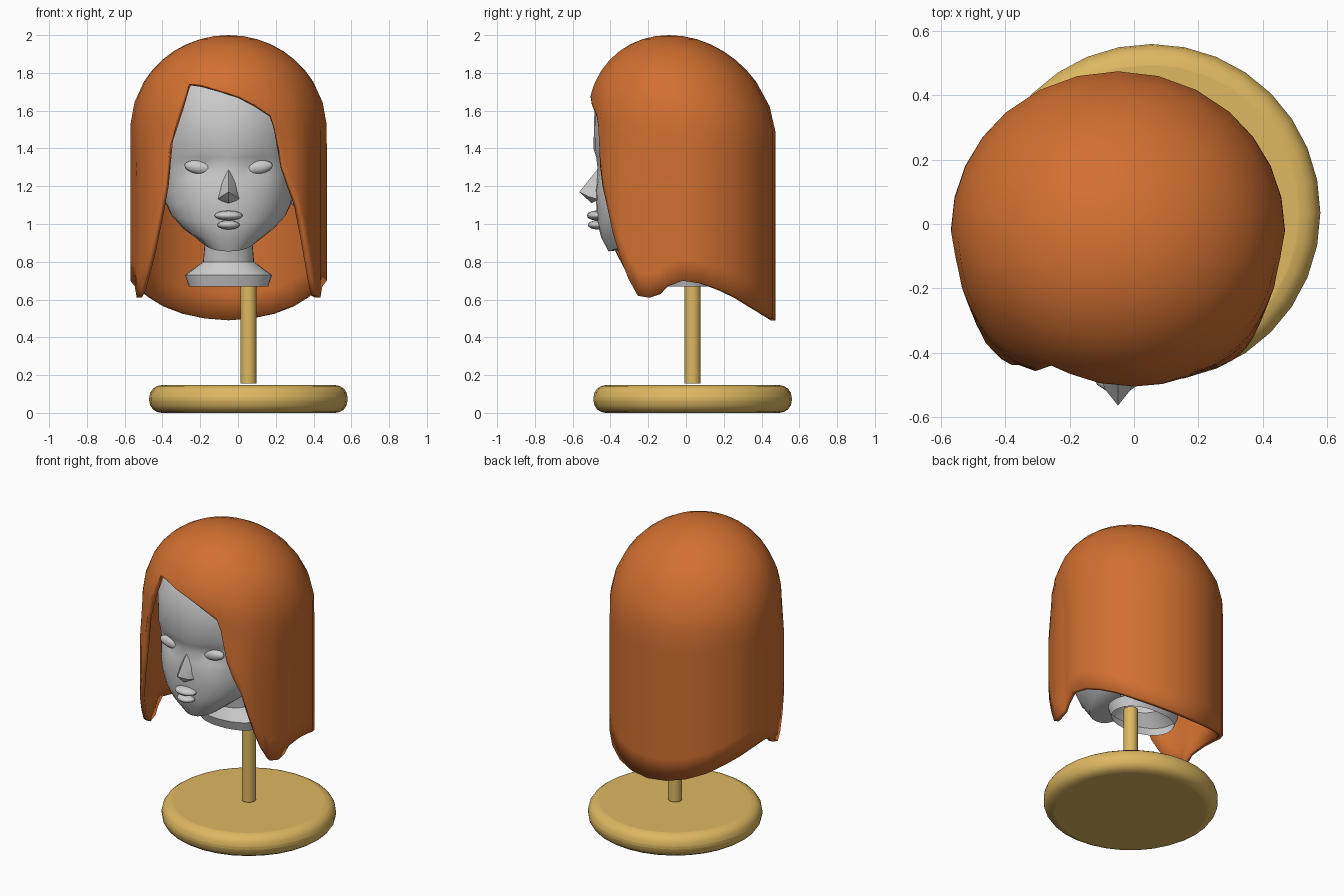
import bpy, bmesh
from math import sin, cos, acos, radians, exp, pi

if "Cube" in bpy.data.objects:
    bpy.data.objects.remove(bpy.data.objects["Cube"])

CX, CY = -0.05, -0.02            # hair and head centre


def material(name, rgb):
    m = bpy.data.materials.new(name)
    m.diffuse_color = (*rgb, 1)
    m.use_nodes = True
    m.node_tree.nodes["Principled BSDF"].inputs["Base Color"].default_value = m.diffuse_color
    return m


def mesh_object(name, verts, faces, mat=None, angle=40):
    me = bpy.data.meshes.new(name)
    me.from_pydata(verts, [], faces)
    ob = bpy.data.objects.new(name, me)
    bpy.context.collection.objects.link(ob)
    if mat:
        me.materials.append(mat)
    smooth(ob, angle)
    return ob


def smooth(ob, angle=40):
    bpy.ops.object.select_all(action='DESELECT')
    bpy.context.view_layer.objects.active = ob
    ob.select_set(True)
    bpy.ops.object.shade_smooth_by_angle(angle=radians(angle))


def cylinder(name, r, z0, z1, mat, sides):
    bpy.ops.mesh.primitive_cylinder_add(vertices=sides, radius=r, depth=z1 - z0,
                                        location=(0.055, 0.035, (z0 + z1) / 2))
    ob = bpy.context.object
    ob.name = name
    ob.data.materials.append(mat)
    return ob


def blob(name, loc, scale, rot=0):
    bpy.ops.mesh.primitive_uv_sphere_add(segments=12, ring_count=8, location=loc,
                                         rotation=(0, rot, 0))
    ob = bpy.context.object
    ob.name = name
    ob.scale = scale
    smooth(ob, 50)
    return ob


wood = material("wood", (0.73, 0.48, 0.12))
orange = material("orange_hair", (0.64, 0.16, 0.03))

# Stand
base = cylinder("stand_base", 0.525, 0, 0.147, wood, 32)
bev = base.modifiers.new("round", 'BEVEL')
bev.width, bev.segments = 0.065, 4
smooth(base)
smooth(cylinder("stand_pole", 0.043, 0.155, 0.70, wood, 16))

# Hair: hem height by angle around the head (0 = front, + = right)
side_hem = [(76, 0.63), (80, 0.67), (90, 0.70), (102, 0.685), (114, 0.65), (126, 0.61),
            (138, 0.565), (152, 0.525), (166, 0.5)]
right = [(26, 1.57), (28, 1.5), (32, 1.3), (36, 1.2), (41, 1.1), (46, 0.95), (51, 0.82),
         (56, 0.71), (62, 0.62), (69, 0.61)]
fringe = [(-27, 1.74), (-19, 1.735), (-7, 1.71), (6, 1.675), (16, 1.63)]
left = [(-69, 0.61), (-62, 0.65), (-55, 0.74), (-48, 0.85), (-41, 1.05), (-37, 1.2),
        (-35, 1.42), (-30, 1.6)]
hem = ([(-a, z) for a, z in reversed(side_hem)] + left + fringe + right + side_hem
       + [(180, 0.49)])


def hair_point(deg, s):
    """Point at distance s down the dome-topped tube."""
    a = min(s / 0.5, pi / 2)
    z, r = 1.5 + 0.5 * cos(a), sin(a)
    z -= max(0, s - pi / 4)
    low = min(1, max(0, (1.75 - z) / 0.5))
    r *= 1 + low * (0.07 * exp(-((abs(deg) - 43) / 14) ** 2)
                    - 0.035 * exp(-((abs(deg) - 78) / 5) ** 2))
    shift = -0.07 * max(0, (z - 1.5) / 0.5)
    p = radians(deg)
    return (CX + 0.52 * r * sin(p), CY + shift - 0.495 * r * cos(p), z)


CAP, LOW = 7, 9
verts, faces = [(CX, CY - 0.07, 2.0)], []
rows = CAP + LOW
for deg, zb in hem:
    total = 0.5 * acos((zb - 1.5) / 0.5) if zb > 1.5 else pi / 4 + 1.5 - zb
    for k in range(rows):
        s = 0.52 * (k + 1) / CAP if k < CAP else 0.52 + (total - 0.52) * (k - CAP + 1) / LOW
        verts.append(hair_point(deg, s))
n = len(hem)
for i in range(n):
    a, b = 1 + i * rows, 1 + (i + 1) % n * rows
    faces.append((0, a, b))
    for k in range(rows - 1):
        faces.append((a + k, a + k + 1, b + k + 1, b + k))
hair = mesh_object("hair", verts, faces, orange, 45)
sol = hair.modifiers.new("thickness", 'SOLIDIFY')
sol.thickness, sol.offset = 0.028, -1

# Head and neck: stacked rings (front z, back z, half width, front y, back y)
rings = [(0.67, 0.67, 0.21, -0.12, 0.16), (0.73, 0.73, 0.23, -0.14, 0.19),
         (0.80, 0.80, 0.135, -0.10, 0.15), (0.89, 0.95, 0.125, -0.12, 0.15),
         (0.855, 1.03, 0.16, -0.41, 0.18), (0.93, 1.06, 0.25, -0.45, 0.20),
         (1.01, 1.09, 0.305, -0.47, 0.22), (1.10, 1.13, 0.335, -0.475, 0.26),
         (1.18, 1.18, 0.345, -0.48, 0.30), (1.24, 1.24, 0.35, -0.475, 0.31),
         (1.30, 1.30, 0.36, -0.47, 0.33), (1.35, 1.35, 0.365, -0.475, 0.34),
         (1.40, 1.40, 0.37, -0.49, 0.35), (1.60, 1.60, 0.38, -0.485, 0.35),
         (1.75, 1.75, 0.34, -0.425, 0.31), (1.87, 1.87, 0.22, -0.32, 0.18)]
SEG = 32
verts, faces = [], []
for zf, zb, hw, yf, yb in rings:
    mid, d = (yf + yb) / 2, (yb - yf) / 2
    for k in range(SEG):
        c, s = cos(2 * pi * k / SEG), sin(2 * pi * k / SEG)
        sq = lambda v: (1 if v >= 0 else -1) * abs(v) ** (2 / 2.2)
        x, y = hw * sq(s), mid - d * sq(c)
        z = zf + (zb - zf) * (1 - c) / 2
        if c > 0:                # eye sockets
            y += 0.035 * exp(-((abs(x) - 0.15) / 0.08) ** 2 - ((z - 1.3) / 0.06) ** 2)
        verts.append((CX + x, y, z))
for r in range(len(rings) - 1):
    for k in range(SEG):
        j = (k + 1) % SEG
        faces.append((r * SEG + k, r * SEG + j, (r + 1) * SEG + j, (r + 1) * SEG + k))
faces.append(tuple(range((len(rings) - 1) * SEG, len(rings) * SEG)))
mesh_object("head", verts, faces, None, 35)

# Nose: faceted wedge
nose = [(0, -0.46, 1.30), (0, -0.565, 1.17), (-0.06, -0.46, 1.13), (0.06, -0.46, 1.13),
        (0, -0.50, 1.11), (-0.035, -0.455, 1.24), (0.035, -0.455, 1.24),
        (-0.04, -0.515, 1.145), (0.04, -0.515, 1.145)]
mesh_object("nose", [(CX + x, y, z) for x, y, z in nose],
            [(0, 5, 1), (0, 1, 6), (5, 7, 1), (5, 2, 7), (6, 1, 8), (6, 8, 3),
             (1, 7, 4), (1, 4, 8), (7, 2, 4), (8, 4, 3)], None, 30)

# Lips, eyes and ears
blob("upper_lip", (CX, -0.475, 1.045), (0.075, 0.05, 0.026))
blob("lower_lip", (CX, -0.47, 0.995), (0.06, 0.05, 0.024))
for side, tag in ((-1, "left"), (1, "right")):
    blob("eye_" + tag, (CX + side * 0.155, -0.408, 1.30), (0.08, 0.032, 0.036), -side * 0.15)
    blob("ear_" + tag, (CX + side * 0.355, -0.04, 1.19), (0.025, 0.06, 0.095), side * 0.15)
